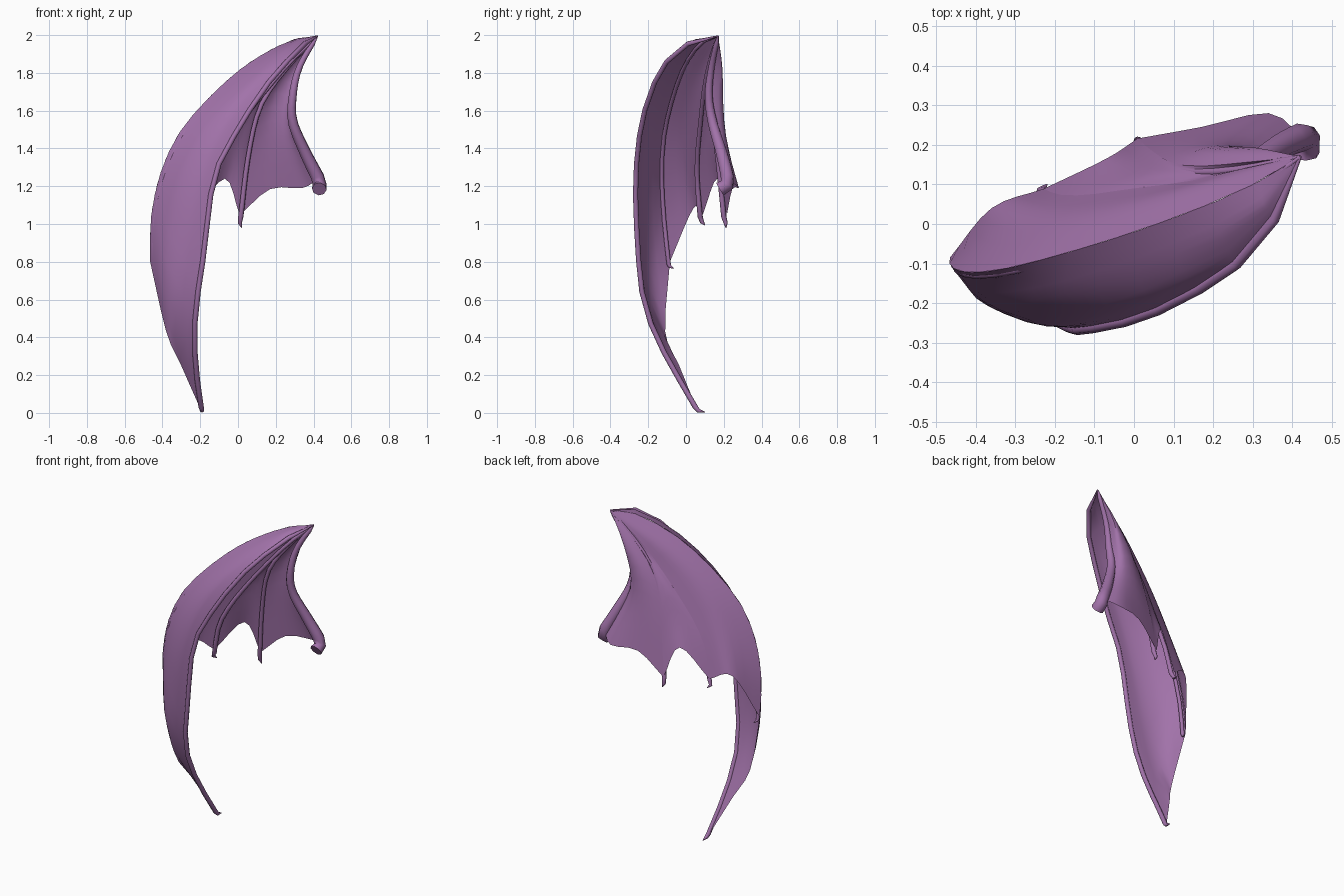
import bpy, bmesh
from mathutils import Vector as V

if "Cube" in bpy.data.objects:
    bpy.data.objects.remove(bpy.data.objects["Cube"])

mat = bpy.data.materials.new("purple_hide")
mat.diffuse_color = (0.36, 0.17, 0.40, 1)
mat.use_nodes = True
mat.node_tree.nodes["Principled BSDF"].inputs["Base Color"].default_value = mat.diffuse_color
W = (0.42, 0.17, 1.995)  # wrist, where all fingers meet


def spline(pts, t):
    """Catmull-Rom point through pts, t in 0..1"""
    n = len(pts) - 1
    i = min(int(t * n), n - 1)
    f = t * n - i
    p1, p2 = pts[i], pts[i + 1]
    p0 = pts[i - 1] if i > 0 else p1 * 2 - p2
    p3 = pts[i + 2] if i + 2 <= n else p2 * 2 - p1
    return 0.5 * (2 * p1 + (p2 - p0) * f + (2 * p0 - 5 * p1 + 4 * p2 - p3) * f * f
                  + (3 * p1 - p0 - 3 * p2 + p3) * f ** 3)


def resample(pts, n):
    """n+1 points evenly spaced by length along the spline"""
    pts = [V(p) for p in pts]
    fine = [spline(pts, k / 200) for k in range(201)]
    d = [0]
    for a, b in zip(fine, fine[1:]):
        d.append(d[-1] + (b - a).length)
    out, j = [], 0
    for k in range(n + 1):
        while j < 200 and d[j] < d[-1] * k / n - 1e-9:
            j += 1
        out.append(fine[j])
    return out


def shift(path, d):
    """Offset a path sideways but keep its wrist point"""
    return [path[0]] + [tuple(V(p) + V(d)) for p in path[1:]]


def finish(ob):
    bpy.ops.object.select_all(action='DESELECT')
    ob.select_set(True)
    bpy.context.view_layer.objects.active = ob
    if ob.type == 'CURVE':
        bpy.ops.object.convert(target='MESH')
        ob = bpy.context.object
    bpy.ops.object.shade_smooth_by_angle(angle=0.9)
    ob.data.materials.clear()
    ob.data.materials.append(mat)


def bone(name, path, r0, r1, claw=(), n=14):
    """Tapered tube along the path, with an optional hooked claw"""
    pts = resample(path, n)
    rad = [r0 + (r1 - r0) * k / n for k in range(n + 1)]
    rad[0] = 0.004
    for k, c in enumerate(claw):
        pts.append(V(c))
        rad.append(r1 * (0.8 if k + 1 < len(claw) else 0.15))
    cu = bpy.data.curves.new(name, 'CURVE')
    cu.dimensions = '3D'
    cu.bevel_depth = 1
    cu.bevel_resolution = 2
    cu.use_fill_caps = True
    sp = cu.splines.new('POLY')
    sp.points.add(len(pts) - 1)
    for p, co, r in zip(sp.points, pts, rad):
        p.co = (*co, 1)
        p.radius = r
    ob = bpy.data.objects.new(name, cu)
    bpy.context.collection.objects.link(ob)
    finish(ob)


def membrane(name, curves, rows=12, cols=8):
    """Skin stretched across a fan of curves that start at the wrist"""
    rails = [resample(c, rows) for c in curves]
    bm = bmesh.new()
    grid = [[bm.verts.new(spline([r[k] for r in rails], u / cols))
             for u in range(cols + 1)] for k in range(rows + 1)]
    for k in range(rows):
        for u in range(cols):
            bm.faces.new((grid[k][u], grid[k][u + 1], grid[k + 1][u + 1], grid[k + 1][u]))
    bmesh.ops.remove_doubles(bm, verts=bm.verts, dist=1e-5)
    bmesh.ops.recalc_face_normals(bm, faces=bm.faces)
    me = bpy.data.meshes.new(name)
    bm.to_mesh(me)
    ob = bpy.data.objects.new(name, me)
    bpy.context.collection.objects.link(ob)
    finish(ob)


# Bone paths
lead = [W, (.372, .06, 1.965), (.315, -.055, 1.92), (.14, -.18, 1.72), (0, -.24, 1.5),
        (-.1, -.262, 1.32), (-.15, -.267, 1.12), (-.175, -.255, .88), (-.21, -.235, .65),
        (-.23, -.17, .43), (-.22, -.06, .22), (-.195, .05, .03)]
third = [W, (.28, .125, 1.86), (.15, .095, 1.71), (0, .075, 1.52), (-.11, .06, 1.36),
         (-.18, .06, 1.22), (-.22, .075, 1.04)]
fourth = [W, (.29, .14, 1.86), (.17, .13, 1.71), (.1, .14, 1.57), (.05, .17, 1.33),
          (.015, .2, 1.04)]
arm = [W, (.325, .135, 1.83), (.29, .12, 1.68), (.29, .14, 1.54), (.36, .19, 1.37),
       (.425, .22, 1.24)]

# Skin lines over the fingers, just outside the bones
skin2 = [W, (.26, .08, 1.965), (0, -.02, 1.81), (-.27, -.1, 1.54), (-.4, -.122, 1.3),
         (-.46, -.11, 1.04), (-.465, -.085, .8)]
second = shift(skin2, (.018, -.006, -.014))
skin3 = shift(third, (-.008, .014, .01))
skin4 = shift(fourth, (-.006, .016, .006))
skin_lead = shift(lead, (-.008, .004, 0))

# Mid-panel sag lines of the skin
sag0 = [W, (.31, -.005, 1.945), (.09, -.16, 1.75), (-.1, -.232, 1.5), (-.225, -.254, 1.2),
        (-.29, -.24, .88), (-.325, -.205, .6), (-.335, -.12, .4), (-.305, -.04, .26)]
sag1 = [W, (.3, .03, 1.965), (.05, -.1, 1.785), (-.19, -.18, 1.52), (-.33, -.2, 1.22),
        (-.395, -.19, .88), (-.405, -.16, .65), (-.38, -.11, .43)]
sag2 = [W, (.12, .08, 1.81), (-.12, .02, 1.58), (-.26, .01, 1.35), (-.36, .04, 1.085)]
sag3 = [W, (.2, .13, 1.76), (.06, .125, 1.59), (-.02, .135, 1.4), (-.07, .165, 1.24)]
sag4 = [W, (.3, .18, 1.85), (.2, .19, 1.68), (.17, .205, 1.48), (.17, .245, 1.185)]
sag5 = [W, (.32, .19, 1.83), (.26, .19, 1.62), (.27, .21, 1.45), (.34, .28, 1.19)]

membrane("outer_membrane", [skin_lead, sag0, sag1, skin2], rows=14, cols=9)
membrane("rear_membrane", [skin2, sag2, skin3])
membrane("middle_membrane", [skin3, sag3, skin4])
membrane("inner_membrane", [skin4, sag4, sag5, arm], cols=9)

# Fingers with hooked claws
bone("leading_finger", lead, .013, .014, [(-.19, .065, .012), (-.19, .1, .004)])
bone("second_finger", second, .01, .012, [(-.447, -.085, .775), (-.437, -.065, .765)])
bone("third_finger", third, .01, .014, [(-.235, .085, 1.01), (-.22, .1, .995)])
bone("fourth_finger", fourth, .01, .014, [(.01, .21, 1.005), (.02, .212, .98)])

# Arm ending in the shoulder stub
bone("arm", arm + [(.432, .212, 1.2), (.43, .18, 1.185)], .012, .039, n=20)
